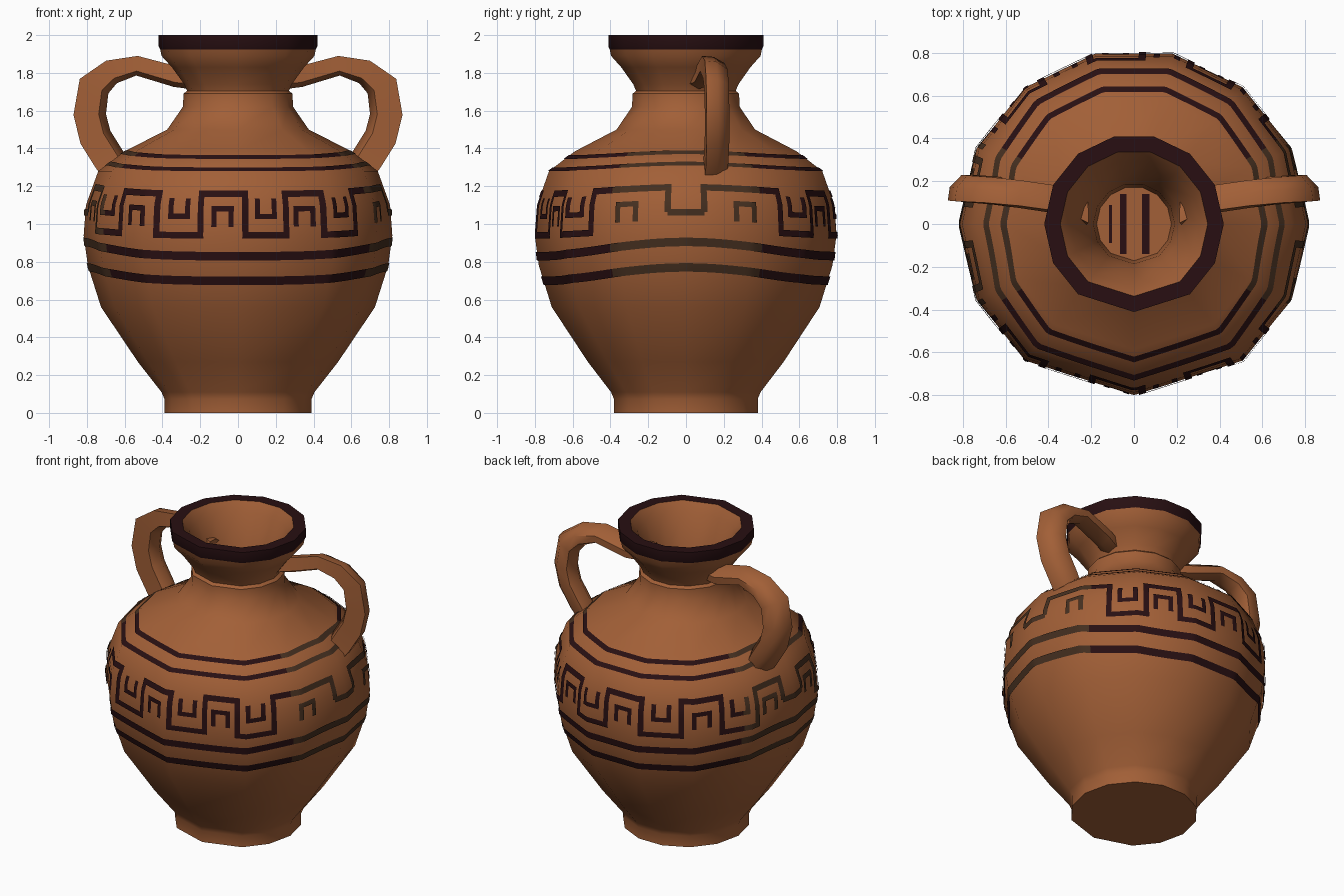
import bpy, bmesh, math
from mathutils import Vector

if "Cube" in bpy.data.objects:
    bpy.data.objects.remove(bpy.data.objects["Cube"])


def material(name, rgb):
    m = bpy.data.materials.new(name)
    m.diffuse_color = (*rgb, 1)
    m.use_nodes = True
    m.node_tree.nodes["Principled BSDF"].inputs["Base Color"].default_value = m.diffuse_color
    return m


CLAY = material("terracotta", (0.36, 0.115, 0.038))
DARK = material("dark_glaze", (0.021, 0.0048, 0.006))
FADED = material("faded_glaze", (0.058, 0.028, 0.014))


def finish(bm, name, mats, recalc=True, angle=35):
    if recalc:
        bmesh.ops.recalc_face_normals(bm, faces=bm.faces)
    me = bpy.data.meshes.new(name)
    bm.to_mesh(me)
    bm.free()
    for m in mats:
        me.materials.append(m)
    ob = bpy.data.objects.new(name, me)
    bpy.context.collection.objects.link(ob)
    bpy.ops.object.select_all(action='DESELECT')
    ob.select_set(True)
    bpy.context.view_layer.objects.active = ob
    bpy.ops.object.shade_smooth_by_angle(angle=math.radians(angle))
    return ob


# Plan outline: 14-sided, with the two front corners merged into one.
# Angles run from the front (-y) towards +x.
STEP = 360 / 14
angles = [0.0] + [STEP * (k + 0.5) for k in range(1, 13)]
plan = []
for deg in angles:
    a = math.radians(deg)
    s = 0.98 if deg == 0 else 1.0
    plan.append(Vector((math.sin(a) * s, -math.cos(a) * s)))

# Outside and inside profile (radius, height)
outer = [(0.39, 0), (0.39, 0.075), (0.405, 0.11), (0.53, 0.27), (0.725, 0.56),
         (0.795, 0.78), (0.817, 0.94), (0.805, 1.10), (0.74, 1.28), (0.60, 1.385),
         (0.375, 1.50), (0.292, 1.62), (0.288, 1.69), (0.27, 1.705), (0.285, 1.74),
         (0.35, 1.83), (0.405, 1.89), (0.412, 1.925)]
rim = [(0.42, 1.94), (0.42, 2.0), (0.345, 2.0)]
inner = [(0.30, 1.94), (0.22, 1.74), (0.19, 1.62), (0.175, 1.45)]
profile = outer + rim + inner

# Vessel body
bm = bmesh.new()
rings = [[bm.verts.new((p.x * r, p.y * r, z)) for p in plan] for r, z in profile]
n = len(plan)
for k in range(len(rings) - 1):
    for i in range(n):
        j = (i + 1) % n
        f = bm.faces.new((rings[k][i], rings[k][j], rings[k + 1][j], rings[k + 1][i]))
        if len(outer) - 1 <= k < len(outer) + len(rim) - 1:
            f.material_index = 1
bm.faces.new(rings[0][::-1])
bm.faces.new(rings[-1])
finish(bm, "vessel_body", [CLAY, DARK], angle=40)


def surface(a, z, lift=0.007):
    """Point just above the faceted body at angle a and height z."""
    for (r0, z0), (r1, z1) in zip(outer, outer[1:]):
        if z0 <= z <= z1:
            r = r0 + (r1 - r0) * (z - z0) / (z1 - z0)
            break
    d = Vector((math.sin(a), -math.cos(a)))
    scale = 1.0
    for i in range(n):
        p, q = plan[i], plan[(i + 1) % n]
        e = q - p
        if p.cross(d) >= -1e-9 and d.cross(q) >= -1e-9 and p.dot(d) > 0:
            scale = p.cross(e) / d.cross(e)
            break
    r = r * scale + lift
    return d.x * r, d.y * r, z


def patch(bm, a0, a1, z0, z1, rise):
    """Thin painted rectangle, fitted to the body and rising at the sides."""
    a0, a1 = sorted((a0, a1))
    na = max(1, math.ceil((a1 - a0) / 0.03))
    nz = max(1, math.ceil((z1 - z0) / 0.025))
    grid = []
    for i in range(na + 1):
        a = a0 + (a1 - a0) * i / na
        up = rise * math.sin(a) ** 4
        grid.append([bm.verts.new(surface(a, z0 + (z1 - z0) * k / nz + up))
                     for k in range(nz + 1)])
    for i in range(na):
        mid = a0 + (a1 - a0) * (i + 0.5) / na
        for k in range(nz):
            f = bm.faces.new((grid[i][k], grid[i + 1][k], grid[i + 1][k + 1], grid[i][k + 1]))
            f.material_index = 1 if abs(math.sin(mid)) > 0.87 else 0


# Painted lines round the shoulder and belly
bm = bmesh.new()
for z, w, rise in [(1.355, 0.02, 0.025), (1.29, 0.02, 0.03), (0.83, 0.045, 0.075), (0.70, 0.045, 0.07)]:
    patch(bm, 0, 2 * math.pi, z - w / 2, z + w / 2, rise)
finish(bm, "painted_lines", [DARK, FADED], recalc=False)

# Meander band: square wave with a small hook in every bay, front and back
LOW, HIGH, W, RISE = 0.94, 1.16, 0.034, 0.035
DIP = math.radians(83)
cuts = [-DIP] + [math.asin(x / 0.81) for x in (-0.75, -0.63, -0.44, -0.21, 0.04, 0.27, 0.46, 0.63)] + [DIP]
bm = bmesh.new()
for back in (False, True):
    def put(a0, a1, z0, z1):
        if back:
            a0, a1 = math.pi - a0, math.pi - a1
        patch(bm, a0, a1, z0, z1, RISE)
    h = W / 2 / 0.8
    for i in range(len(cuts) - 1):
        a0, a1 = cuts[i], cuts[i + 1]
        high = i % 2 == 0
        z = HIGH if high else LOW
        put(a0 - h, a1 + h, z - W / 2, z + W / 2)
        end = i == len(cuts) - 2
        put(a1 - h, a1 + h, 1.03 if end else LOW, HIGH)
        if i == 0:
            put(a0 - h, a0 + h, 1.03, HIGH)
        # hook inside the bay
        c, g = (a0 + a1) / 2, min(0.06, (a1 - a0) / 4)
        if a1 - a0 > 0.2:
            b, t = (0.985, 1.08) if high else (1.04, 1.135)
            put(c - g - 0.018, c - g + 0.018, b, t)
            put(c + g - 0.018, c + g + 0.018, b, t)
            bar = t if high else b
            put(c - g - 0.018, c + g + 0.018, bar - 0.014, bar + 0.014)
    # low link across each side
    for s in (-1, 1):
        put(s * DIP, s * math.pi / 2, 1.01, 1.045)
finish(bm, "painted_meander", [DARK, FADED], recalc=False)

# Stripes on the inner floor
bm = bmesh.new()
for x, w, l in [(-0.11, 0.015, 0.09), (-0.05, 0.03, 0.14), (0.055, 0.035, 0.14)]:
    bm.faces.new([bm.verts.new((x + sx * w / 2, sy * l, 1.455))
                  for sx, sy in ((-1, -1), (1, -1), (1, 1), (-1, 1))])
finish(bm, "floor_stripes", [DARK], recalc=False)

# Handles: path (x, y, z, half thickness) swept with a skewed six-sided section
path = [(0.22, 0.06, 1.765, 0.055), (0.33, 0.11, 1.78, 0.055), (0.535, 0.14, 1.838, 0.052),
        (0.67, 0.155, 1.805, 0.066), (0.762, 0.162, 1.73, 0.085), (0.785, 0.165, 1.58, 0.086),
        (0.755, 0.165, 1.46, 0.086), (0.68, 0.16, 1.34, 0.085), (0.655, 0.155, 1.30, 0.08)]
section = [(1, -0.85), (0.9, 0.1), (0.25, 1), (-0.6, 0.95), (-1, -0.1), (-0.55, -1)]
for side, name in ((1, "right_handle"), (-1, "left_handle")):
    bm = bmesh.new()
    loops = []
    for i, (x, y, z, t) in enumerate(path):
        p, q = path[max(i - 1, 0)], path[min(i + 1, len(path) - 1)]
        d = Vector((q[0] - p[0], q[2] - p[2])).normalized()
        out = Vector((-d.y, d.x))
        loops.append([bm.verts.new((side * (x + out.x * u * t), y + v * 0.065, z + out.y * u * t))
                      for u, v in section])
    m = len(section)
    for a, b in zip(loops, loops[1:]):
        for i in range(m):
            bm.faces.new((a[i], a[(i + 1) % m], b[(i + 1) % m], b[i]))
    bm.faces.new(loops[0])
    bm.faces.new(loops[-1])
    finish(bm, name, [CLAY], angle=60)
